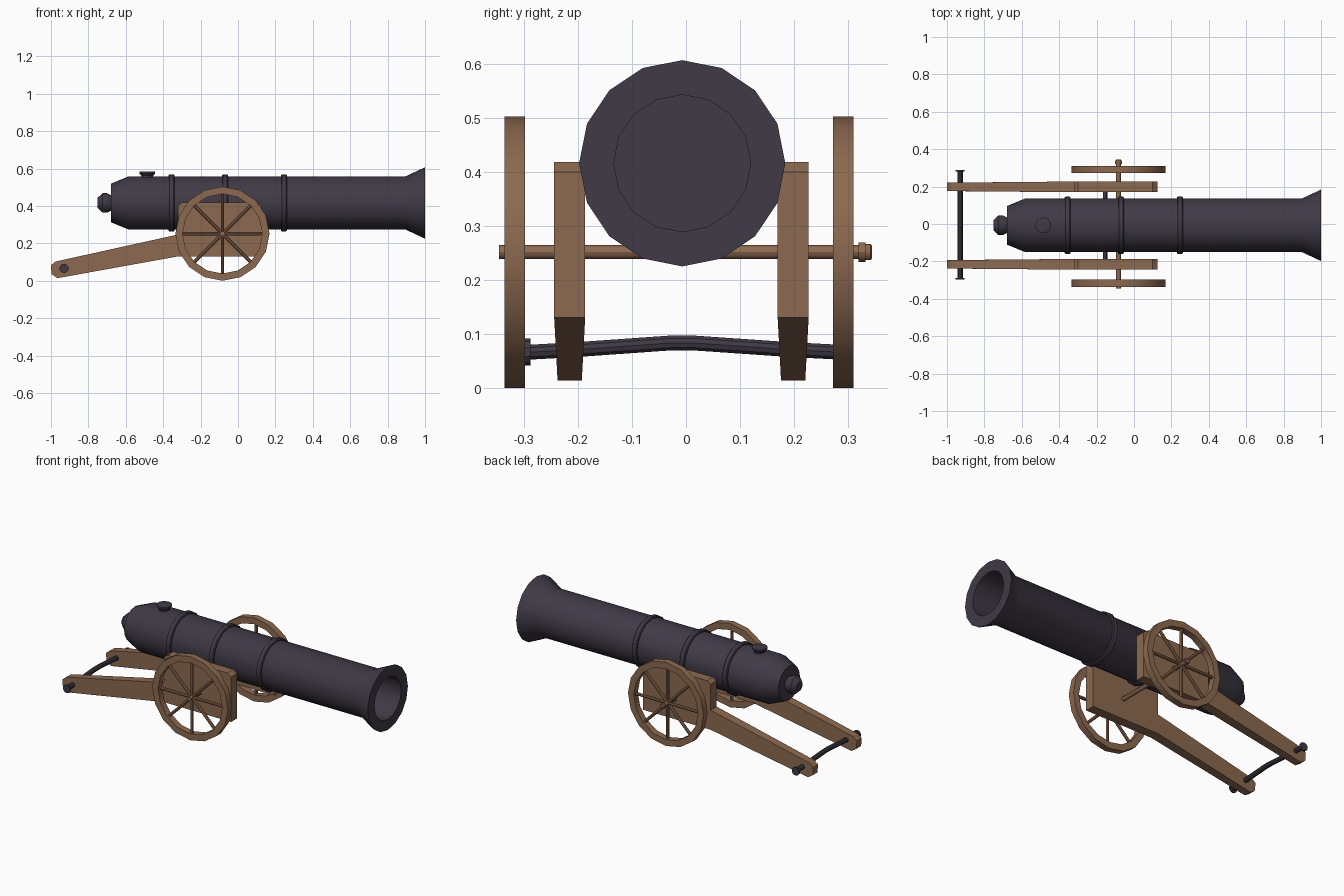
import bpy, bmesh, math
from mathutils import Vector, Matrix

if "Cube" in bpy.data.objects:
    bpy.data.objects.remove(bpy.data.objects["Cube"])

def material(name, rgb):
    m = bpy.data.materials.new(name)
    m.diffuse_color = (*rgb, 1)
    m.use_nodes = True
    m.node_tree.nodes["Principled BSDF"].inputs["Base Color"].default_value = m.diffuse_color
    return m

IRON = material("dark iron", (0.050, 0.041, 0.060))
WOOD = material("brown wood", (0.265, 0.142, 0.079))
CY = -0.007   # shared centre line of the gun

def finish(name, bm, mat, smooth=True):
    bmesh.ops.recalc_face_normals(bm, faces=bm.faces)
    me = bpy.data.meshes.new(name)
    bm.to_mesh(me)
    bm.free()
    me.materials.append(mat)
    ob = bpy.data.objects.new(name, me)
    bpy.context.collection.objects.link(ob)
    if smooth:
        bpy.ops.object.select_all(action='DESELECT')
        ob.select_set(True)
        bpy.context.view_layer.objects.active = ob
        bpy.ops.object.shade_smooth_by_angle(angle=math.radians(30))
    return ob

def lathe(name, profile, centre, axis, mat, sides=16, closed=False):
    """Revolve (distance along axis, radius) points around an axis."""
    bm = bmesh.new()
    a = Vector(axis)
    u = Vector((0, 0, 1)) if abs(a.z) < 0.5 else Vector((1, 0, 0))
    v = a.cross(u)
    rings = []
    for d, r in profile:
        rings.append([bm.verts.new(Vector(centre) + a * d + r * (
            u * math.cos(2 * math.pi * i / sides) + v * math.sin(2 * math.pi * i / sides)))
            for i in range(sides)])
    pairs = list(zip(rings, rings[1:])) + ([(rings[-1], rings[0])] if closed else [])
    for p, q in pairs:
        for i in range(sides):
            j = (i + 1) % sides
            bm.faces.new((p[i], p[j], q[j], q[i]))
    if not closed:
        bm.faces.new(rings[0])
        bm.faces.new(rings[-1])
    return finish(name, bm, mat)

# Barrel with flared muzzle, hollow bore and stepped breech knob
lathe("barrel", [(-0.75, 0.028), (-0.725, 0.052), (-0.70, 0.052), (-0.68, 0.042), (-0.68, 0.103),
                 (-0.585, 0.142), (0.895, 0.142), (1.0, 0.191), (1.0, 0.127), (0.1, 0.127)],
      (0, CY, 0.416), (1, 0, 0), IRON)
for n, x in enumerate((-0.355, -0.07, 0.245)):
    lathe(f"barrel_band_{n + 1}", [(-0.016, 0.135), (-0.016, 0.148), (-0.011, 0.153),
          (0.011, 0.153), (0.016, 0.148), (0.016, 0.135)], (x, CY, 0.416), (1, 0, 0), IRON, closed=True)
lathe("fuse_vent", [(0.53, 0.030), (0.562, 0.032), (0.573, 0.042), (0.583, 0.042), (0.585, 0.036)],
      (-0.485, CY, 0), (0, 0, 1), IRON)
lathe("trunnion", [(-0.2, 0.012), (0.2, 0.012)], (-0.155, CY, 0.37), (0, 1, 0), IRON, 12)

# Wheels: rim plus eight spokes
WX, WZ = -0.083, 0.2515
for side, y in (("left", -0.317), ("right", 0.291)):
    lathe(f"wheel_rim_{side}", [(-0.019, 0.2515), (0.019, 0.2515), (0.019, 0.213), (-0.019, 0.213)],
          (WX, y, WZ), (0, 1, 0), WOOD, closed=True)
    bm = bmesh.new()
    for k in range(4):
        a = math.pi * k / 4
        bmesh.ops.create_cone(bm, cap_ends=True, segments=8, radius1=0.009, radius2=0.009, depth=0.45,
                              matrix=Matrix.Translation((WX, y, WZ)) @ Matrix.Rotation(a, 4, 'Y'))
    finish(f"wheel_spokes_{side}", bm, WOOD, False)

# Axle with an end nut
lathe("axle", [(-0.346, 0.013), (0.320, 0.013), (0.320, 0.018), (0.333, 0.018),
               (0.333, 0.015), (0.342, 0.015), (0.345, 0.011)], (WX, 0, WZ), (0, 1, 0), WOOD, 12)

# Carriage cheeks: side outline with width tapering along the trail
outline = [(-0.322, 0.13), (0.125, 0.13), (0.125, 0.40), (0.10, 0.418), (-0.30, 0.418), (-0.322, 0.402),
           (-0.322, 0.247), (-0.975, 0.103), (-1.0, 0.083), (-0.997, 0.035), (-0.965, 0.014)]
for side, y in (("left", -0.2155), ("right", 0.1985)):
    bm = bmesh.new()
    loops = []
    for s in (-1, 1):
        loops.append([bm.verts.new((x, y + s * (0.0287 if x > -0.4 else 0.0225), z)) for x, z in outline])
        bl = loops[-1]
        bm.faces.new((bl[0], bl[1], bl[2], bl[3], bl[4], bl[5], bl[6]))   # block
        bm.faces.new((bl[0], bl[6], bl[7], bl[8], bl[9], bl[10]))         # trail
    for i in range(len(outline)):
        j = (i + 1) % len(outline)
        bm.faces.new((loops[0][i], loops[0][j], loops[1][j], loops[1][i]))
    finish(f"carriage_cheek_{side}", bm, WOOD, False)

# Slightly bowed rear handle bar with end caps
bm = bmesh.new()
rings = []
for y, z in ((-0.29, 0.066), (-0.2, 0.071), (-0.03, 0.083), (0.015, 0.083), (0.19, 0.071), (0.285, 0.066)):
    rings.append([bm.verts.new((-0.93 + 0.0145 * math.cos(math.pi * i / 5), y,
                                z + 0.0145 * math.sin(math.pi * i / 5))) for i in range(10)])
for p, q in zip(rings, rings[1:]):
    for i in range(10):
        bm.faces.new((p[i], p[(i + 1) % 10], q[(i + 1) % 10], q[i]))
finish("rear_bar", bm, IRON)
for side, y in (("left", -0.293), ("right", 0.285)):
    lathe(f"rear_bar_cap_{side}", [(-0.005, 0.025), (0.005, 0.025)], (-0.93, y, 0.066), (0, 1, 0), IRON, 10)
